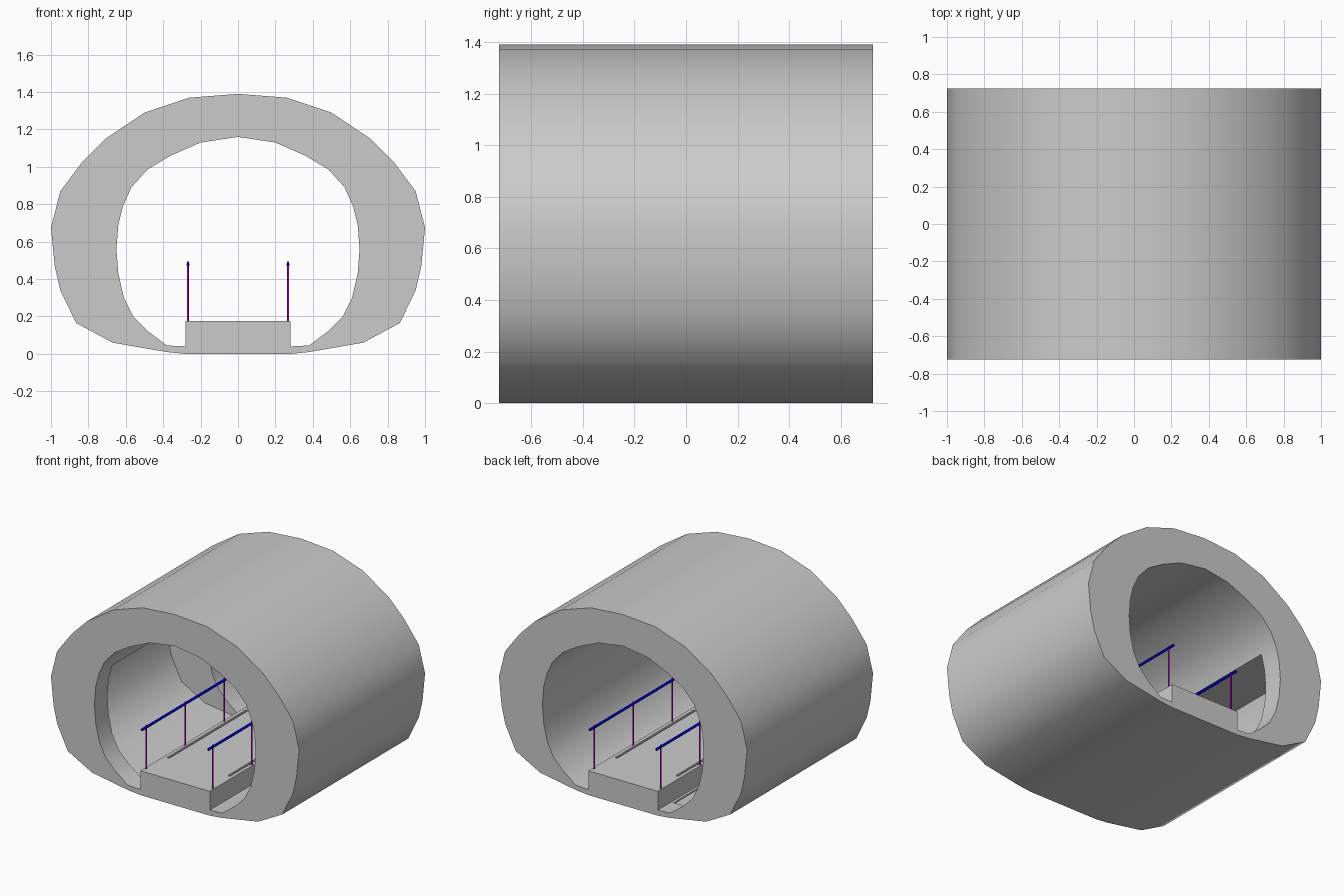
import bpy, bmesh, math
from mathutils import Matrix, Vector

if "Cube" in bpy.data.objects:
    bpy.data.objects.remove(bpy.data.objects["Cube"])

HALF = 0.725  # half length of the tunnel


def smooth(ob, angle):
    bpy.ops.object.select_all(action='DESELECT')
    bpy.context.view_layer.objects.active = ob
    ob.select_set(True)
    bpy.ops.object.shade_smooth_by_angle(angle=math.radians(angle))


def finish(bm, name, mat=None, angle=40):
    bmesh.ops.recalc_face_normals(bm, faces=bm.faces)
    me = bpy.data.meshes.new(name)
    bm.to_mesh(me)
    bm.free()
    ob = bpy.data.objects.new(name, me)
    bpy.context.collection.objects.link(ob)
    if mat:
        me.materials.append(mat)
    smooth(ob, angle)
    return ob


def material(name, color):
    m = bpy.data.materials.new(name)
    m.diffuse_color = color
    m.use_nodes = True
    m.node_tree.nodes["Principled BSDF"].inputs["Base Color"].default_value = m.diffuse_color
    return m


def mirrored(half):
    """Close a right-half profile by mirroring it over x = 0."""
    return half + [(-x, z) for x, z in reversed(half) if x > 0]


def extruded(name, loops, half_len):
    """Extrude closed x-z loops (outline plus holes) along y."""
    bm = bmesh.new()
    edges = []
    for loop in loops:
        vs = [bm.verts.new((x, -half_len, z)) for x, z in loop]
        edges += [bm.edges.new((vs[i - 1], vs[i])) for i in range(len(vs))]
    bmesh.ops.triangle_fill(bm, use_beauty=True, use_dissolve=False, edges=edges)
    ext = bmesh.ops.extrude_face_region(bm, geom=bm.faces[:], use_keep_orig=True)
    moved = [g for g in ext['geom'] if isinstance(g, bmesh.types.BMVert)]
    bmesh.ops.translate(bm, vec=(0, 2 * half_len, 0), verts=moved)
    return finish(bm, name)


def cut(ob, cutter):
    mod = ob.modifiers.new("cut", 'BOOLEAN')
    mod.operation = 'DIFFERENCE'
    mod.solver = 'EXACT'
    mod.object = cutter
    bpy.ops.object.select_all(action='DESELECT')
    bpy.context.view_layer.objects.active = ob
    ob.select_set(True)
    bpy.ops.object.modifier_apply(modifier=mod.name)
    bpy.data.objects.remove(cutter)


def rod(name, a, b, r, mat, sides=10):
    a, b = Vector(a), Vector(b)
    d = b - a
    bm = bmesh.new()
    bmesh.ops.create_cone(
        bm, cap_ends=True, segments=sides, radius1=r, radius2=r, depth=d.length,
        matrix=Matrix.Translation((a + b) / 2) @ d.to_track_quat('Z', 'Y').to_matrix().to_4x4())
    return finish(bm, name, mat)


# Tunnel lining with the walkway deck, one extruded ring section
outer = [(0, 1.39), (0.26, 1.37), (0.50, 1.29), (0.71, 1.15), (0.83, 1.03), (0.95, 0.87),
         (1.0, 0.675), (0.98, 0.47), (0.95, 0.34), (0.865, 0.165), (0.67, 0.06),
         (0.38, 0.01), (0.28, 0.0)]
inner = [(0, 1.16), (0.20, 1.13), (0.36, 1.06), (0.485, 0.985), (0.57, 0.89), (0.615, 0.79),
         (0.64, 0.69), (0.65, 0.56), (0.64, 0.43), (0.61, 0.30), (0.56, 0.20), (0.48, 0.12),
         (0.38, 0.045), (0.28, 0.04), (0.28, 0.177)]
tunnel = extruded("tunnel_lining", [mirrored(outer), mirrored(inner)], HALF)

# Deep recess in the left wall, reaching the outer shell
recess = [(-0.30, 0.80), (-0.96, 0.80), (-0.99, 0.67), (-0.97, 0.47), (-0.94, 0.345),
          (-0.857, 0.175), (-0.667, 0.07), (-0.38, 0.03), (-0.30, 0.03)]
cut(tunnel, extruded("recess_cutter", [recess], 0.575))

# Narrow grooves in the deck
for s in (-1, 1):
    a, b = s * 0.236, s * 0.254
    cut(tunnel, extruded("groove_cutter", [[(a, 0.16), (b, 0.16), (b, 0.25), (a, 0.25)]], 0.455))
smooth(tunnel, 40)

# Handrails and posts on both sides
blue = material("rail_blue", (0.0, 0.0, 0.6, 1))
purple = material("post_purple", (0.6, 0.0, 0.6, 1))
for side, s in (("left", -1), ("right", 1)):
    x = s * 0.268
    rod(f"handrail_{side}", (x, -HALF, 0.478), (x, HALF, 0.478), 0.009, blue)
    for i in range(4):
        y = -0.675 + 0.45 * i
        rod(f"post_{side}_{i + 1}", (x, y, 0.17), (x, y, 0.493), 0.0055, purple)
